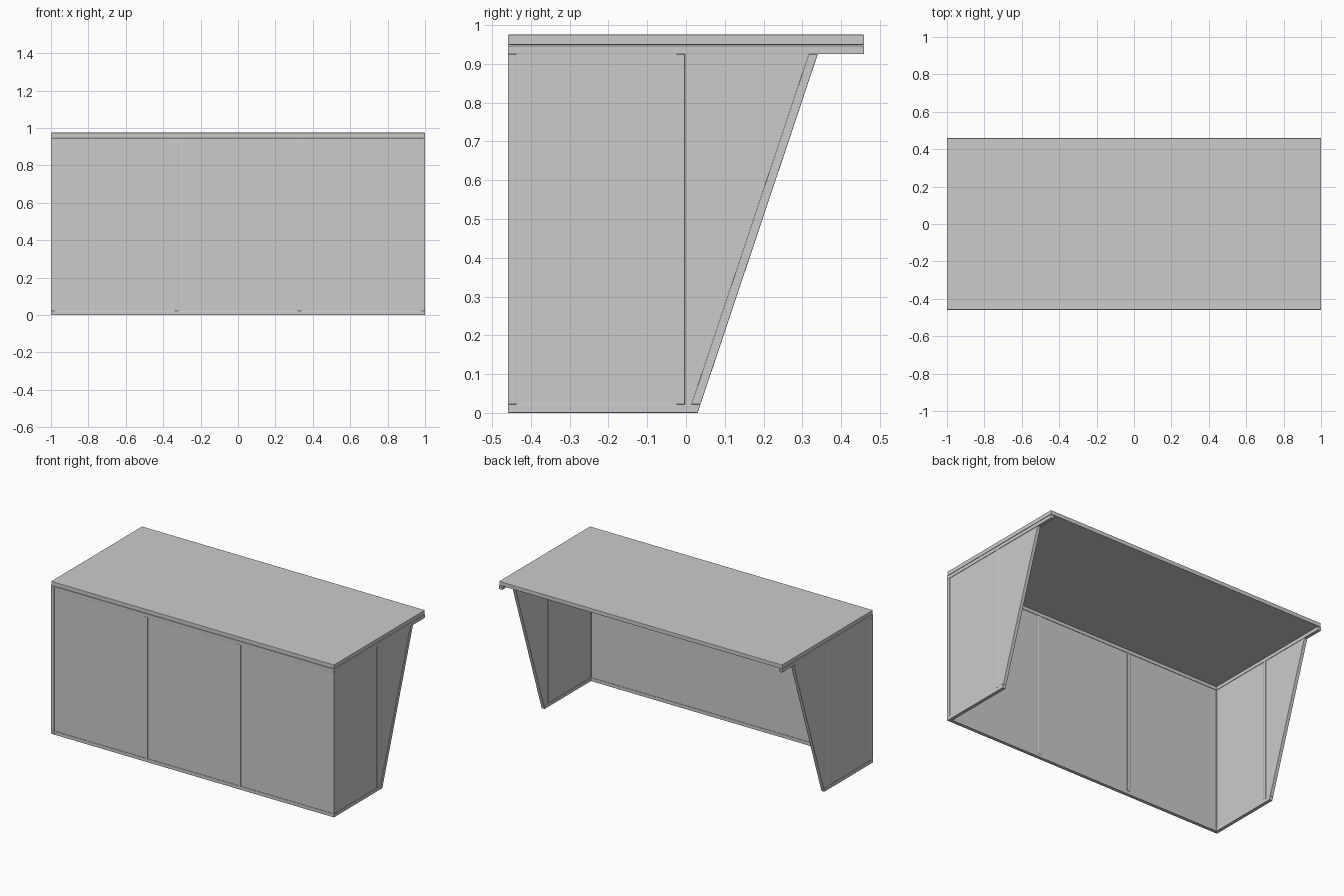
import bpy, bmesh

if "Cube" in bpy.data.objects:
    bpy.data.objects.remove(bpy.data.objects["Cube"])

T = 0.022                      # square tube size
ZT, ZU = 0.947, 0.925          # frame top, underside of top rails
Y0, Y1 = -0.459, 0.459         # front and back limits
FOOT, SLOPE, SW = 0.03, 0.335, 0.0232   # slanted leg foot, lean, width


def lean(z):
    return FOOT + SLOPE * z


def prism(name, pts, axis, a, b, bevel=0.0015, mirror=False):
    """Extrude a 2D profile along x (pts = y,z) or y (pts = x,z)."""
    bm = bmesh.new()
    place = (lambda p, d: (d, p[0], p[1])) if axis == 'x' else (lambda p, d: (p[0], d, p[1]))
    face = bm.faces.new([bm.verts.new(place(p, a)) for p in pts])
    ext = bmesh.ops.extrude_face_region(bm, geom=[face])
    for v in ext['geom']:
        if isinstance(v, bmesh.types.BMVert):
            v.co['xyz'.index(axis)] = b
    bmesh.ops.recalc_face_normals(bm, faces=bm.faces)
    me = bpy.data.meshes.new(name)
    bm.to_mesh(me)
    bm.free()
    ob = bpy.data.objects.new(name, me)
    bpy.context.collection.objects.link(ob)
    if bevel:
        m = ob.modifiers.new("edge", 'BEVEL')
        m.width, m.segments = bevel, 2
    if mirror:
        m = ob.modifiers.new("other_side", 'MIRROR')
        m.use_clip = False
    return ob


def rect(a0, a1, z0, z1):
    return [(a0, z0), (a1, z0), (a1, z1), (a0, z1)]


# Table top
prism("table_top", rect(Y0, Y1, 0.949, 0.975), 'x', -1, 1, 0.002)

# Front frame
XI = 1 - T
prism("front_top_rail", rect(Y0, Y0 + T, ZU, ZT), 'x', -XI, XI)
prism("front_bottom_rail", rect(Y0, Y0 + T, 0, T), 'x', -XI, XI)
prism("front_divider", rect(0.318, 0.34, T, ZU), 'y', Y0, Y0 + T, mirror=True)
prism("corner_post", rect(Y0, Y0 + T, T, ZU), 'x', XI, 1, mirror=True)

# Side frames
YM = -0.025
prism("side_top_rail", rect(Y0, Y1, ZU, ZT), 'x', XI, 1, mirror=True)
prism("side_bottom_rail", [(Y0, 0), (FOOT, 0), (lean(T), T), (Y0, T)], 'x', XI, 1, mirror=True)
prism("side_divider", rect(YM, YM + T, T, ZU), 'x', XI, 1, mirror=True)
prism("slanted_leg", [(lean(T) - SW, T), (lean(T), T), (lean(ZU), ZU), (lean(ZU) - SW, ZU)],
      'x', XI, 1, mirror=True)

# Infill panels, slightly recessed in the frames
R = 0.003
pf = (Y0 + R, Y0 + T - R)
prism("front_centre_panel", rect(-0.318, 0.318, T, ZU), 'y', *pf, bevel=0)
prism("front_outer_panel", rect(0.34, XI, T, ZU), 'y', *pf, bevel=0, mirror=True)
ps = (XI + R, 1 - R)
prism("side_front_panel", rect(Y0 + T, YM, T, ZU), 'x', *ps, bevel=0, mirror=True)
prism("side_slanted_panel", [(YM + T, T), (lean(T) - SW, T), (lean(ZU) - SW, ZU), (YM + T, ZU)],
      'x', *ps, bevel=0, mirror=True)
